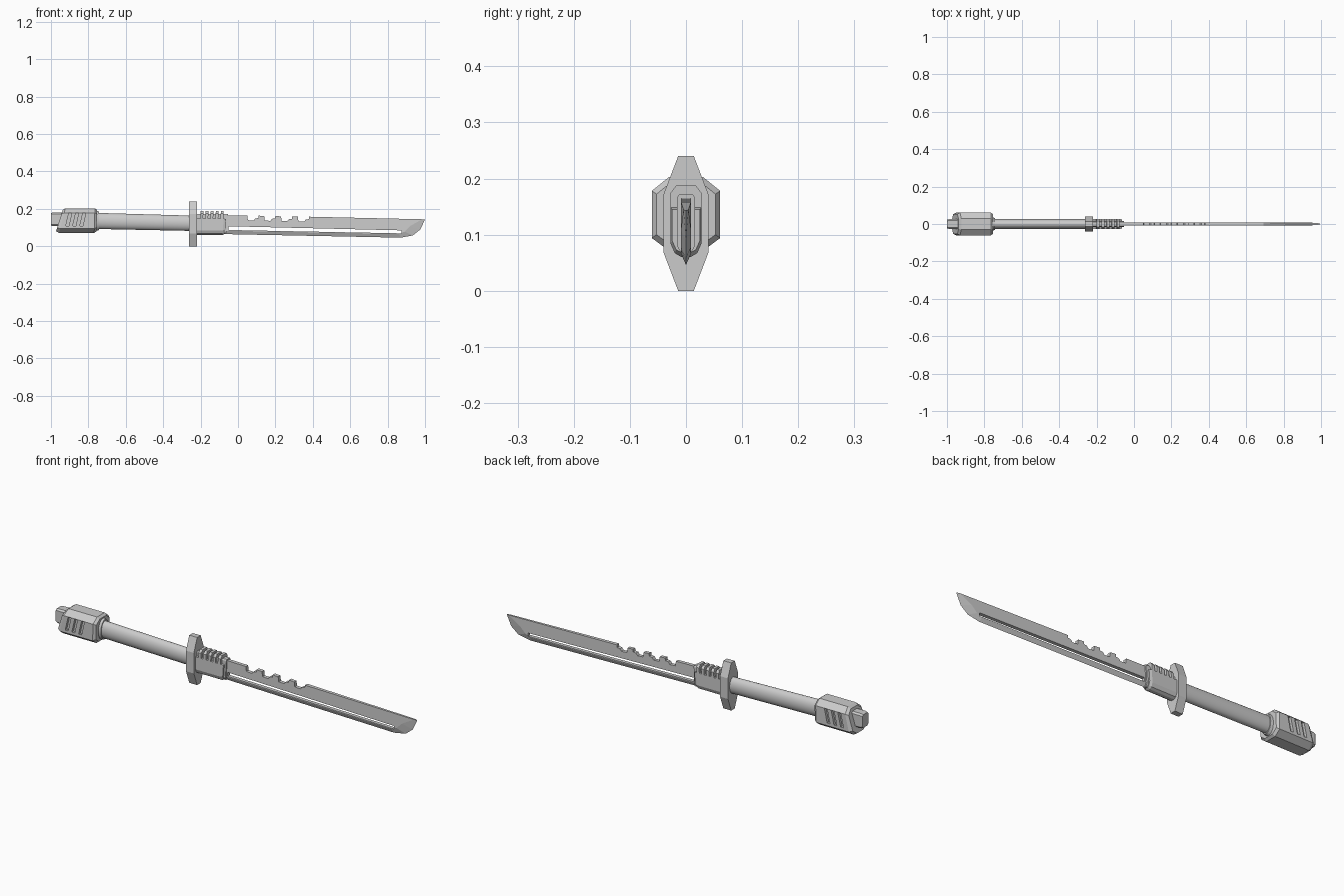
import bpy, bmesh, math

if "Cube" in bpy.data.objects:
    bpy.data.objects.remove(bpy.data.objects["Cube"])


def finish(name, bm, smooth=False):
    bmesh.ops.recalc_face_normals(bm, faces=bm.faces)
    me = bpy.data.meshes.new(name)
    bm.to_mesh(me)
    bm.free()
    ob = bpy.data.objects.new(name, me)
    bpy.context.collection.objects.link(ob)
    if smooth:
        bpy.context.view_layer.objects.active = ob
        ob.select_set(True)
        bpy.ops.object.shade_smooth_by_angle(angle=math.radians(35))
        ob.select_set(False)
    return ob


def loft(name, rings, smooth=False):
    """Skin a list of equal-length 3D rings and cap both ends."""
    bm = bmesh.new()
    vs = [[bm.verts.new(p) for p in r] for r in rings]
    n = len(vs[0])
    for a, b in zip(vs, vs[1:]):
        for i in range(n):
            j = (i + 1) % n
            bm.faces.new((a[i], a[j], b[j], b[i]))
    bm.faces.new(vs[0])
    bm.faces.new(vs[-1][::-1])
    return finish(name, bm, smooth)


def mirrored(half):
    """Half section (y, z), top to bottom, completed on the -y side."""
    return half + [(-y, z) for y, z in reversed(half)]


def ring(section, x, lean=0.0, zc=0.13, s=1.0, dz=0.0):
    return [(x + lean * (z - zc), y * s, zc + (z - zc) * s + dz) for y, z in section]


def plate(name, outline, y0, y1):
    return loft(name, [[(x, y, z) for x, z in outline] for y in (y0, y1)])


def cut(ob, cutter):
    m = ob.modifiers.new("cut", 'BOOLEAN')
    m.operation, m.solver, m.object = 'DIFFERENCE', 'EXACT', cutter
    bpy.context.view_layer.objects.active = ob
    bpy.ops.object.modifier_apply(modifier=m.name)
    bpy.data.objects.remove(cutter)


# Pommel: chamfered octagonal block with a slanted rear face
octagon = mirrored([(0.03, 0.203), (0.061, 0.178), (0.061, 0.094), (0.03, 0.071)])
pommel = loft("pommel", [ring(octagon, -0.955, 0.27, 0.137, 0.86),
                         ring(octagon, -0.94, 0.25, 0.137),
                         ring(octagon, -0.767, 0.03, 0.137),
                         ring(octagon, -0.755, 0.03, 0.137, 0.86)])
# Three slanted slots on each side of the pommel
for x in (-0.905, -0.868, -0.83):
    slot = [(x, 0.177), (x + 0.016, 0.177), (x, 0.107), (x - 0.016, 0.107)]
    for side in (-1, 1):
        cut(pommel, plate("slot_cutter", slot, side * 0.048, side * 0.08))

# Rear cap
cap = mirrored([(0.018, 0.181), (0.026, 0.173), (0.026, 0.115), (0.018, 0.107)])
loft("rear_cap", [ring(cap, -1.0, 0, 0.144, 0.9), ring(cap, -0.99, 0, 0.144),
                  ring(cap, -0.92, 0, 0.144)])

# Grip: oval tube, slightly drooping toward the guard
oval = [(0.028 * math.cos(t), 0.13 + 0.043 * math.sin(t))
        for t in (2 * math.pi * i / 32 for i in range(32))]
loft("grip", [ring(oval, -0.78, dz=0.006), ring(oval, -0.25, dz=-0.007, s=0.95)], True)
loft("grip_collar", [ring(oval, -0.76, s=1.25, dz=0.006),
                     ring(oval, -0.742, s=1.15, dz=0.006)], True)

# Guard: tall eight-sided plate
guard = mirrored([(0.014, 0.24), (0.04, 0.172), (0.04, 0.068), (0.014, 0.0)])
loft("guard", [ring(guard, -0.262), ring(guard, -0.218)])

# Blade collar: lower shell, narrow core, ribs and front lip
shell = mirrored([(0.028, 0.148), (0.028, 0.085), (0.02, 0.067), (0.008, 0.06)])
loft("collar_shell", [ring(shell, -0.225), ring(shell, -0.078, 0.06),
                      ring(shell, -0.066, 0.06, 0.12, 0.88)])
core = mirrored([(0.012, 0.172), (0.016, 0.166), (0.016, 0.08), (0.008, 0.066)])
loft("collar_core", [ring(core, -0.225), ring(core, -0.056, 0.06)])
rib = mirrored([(0.017, 0.188), (0.028, 0.174), (0.028, 0.14)])
for i in range(5):
    x = -0.203 + 0.027 * i
    loft(f"collar_rib_{i + 1}", [ring(rib, x, 0.06), ring(rib, x + 0.015, 0.06)])

# Blade: notched spine, flat sides, beveled cutting edge and curved tip
edge = [(-0.07, 0.065), (0.87, 0.046), (0.935, 0.058), (0.975, 0.09), (1.0, 0.144)]
bevel = [(-0.07, 0.083), (0.86, 0.066), (0.89, 0.078), (0.92, 0.108), (0.985, 0.1443)]


def spine_z(x):
    return 0.166 - 0.022 * (x + 0.07) / 1.06


spine = [(-0.07, 0.166)]
for i in range(4):
    a = 0.05 + 0.09 * i
    top = spine_z(a)
    spine += [(a, top), (a + 0.003, top - 0.024), (a + 0.034, top - 0.026),
              (a + 0.042, top - 0.015), (a + 0.058, top - 0.013), (a + 0.06, top)]
spine.reverse()

bm = bmesh.new()
E = [bm.verts.new((x, 0, z)) for x, z in edge]
sides = []
for y in (-0.009, 0.009):
    B = [bm.verts.new((x, y * (0.5 if i == 4 else 1), z)) for i, (x, z) in enumerate(bevel)]
    S = [bm.verts.new((x, y, z)) for x, z in spine]
    for i in range(4):
        bm.faces.new((E[i], E[i + 1], B[i + 1], B[i]))
    bm.faces.new(B + S)
    sides.append([B[-1]] + S + [B[0]])
L, R = sides
for i in range(len(L) - 1):
    bm.faces.new((L[i], L[i + 1], R[i + 1], R[i]))
bm.faces.new((L[0], R[0], E[-1]))
bm.faces.new((L[-1], R[-1], E[0]))
blade = finish("blade", bm)

# Long slit through the blade
slit = [(-0.052, 0.107), (0.875, 0.085), (0.875, 0.069), (-0.052, 0.087)]
cut(blade, plate("slit_cutter", slit, -0.03, 0.03))
